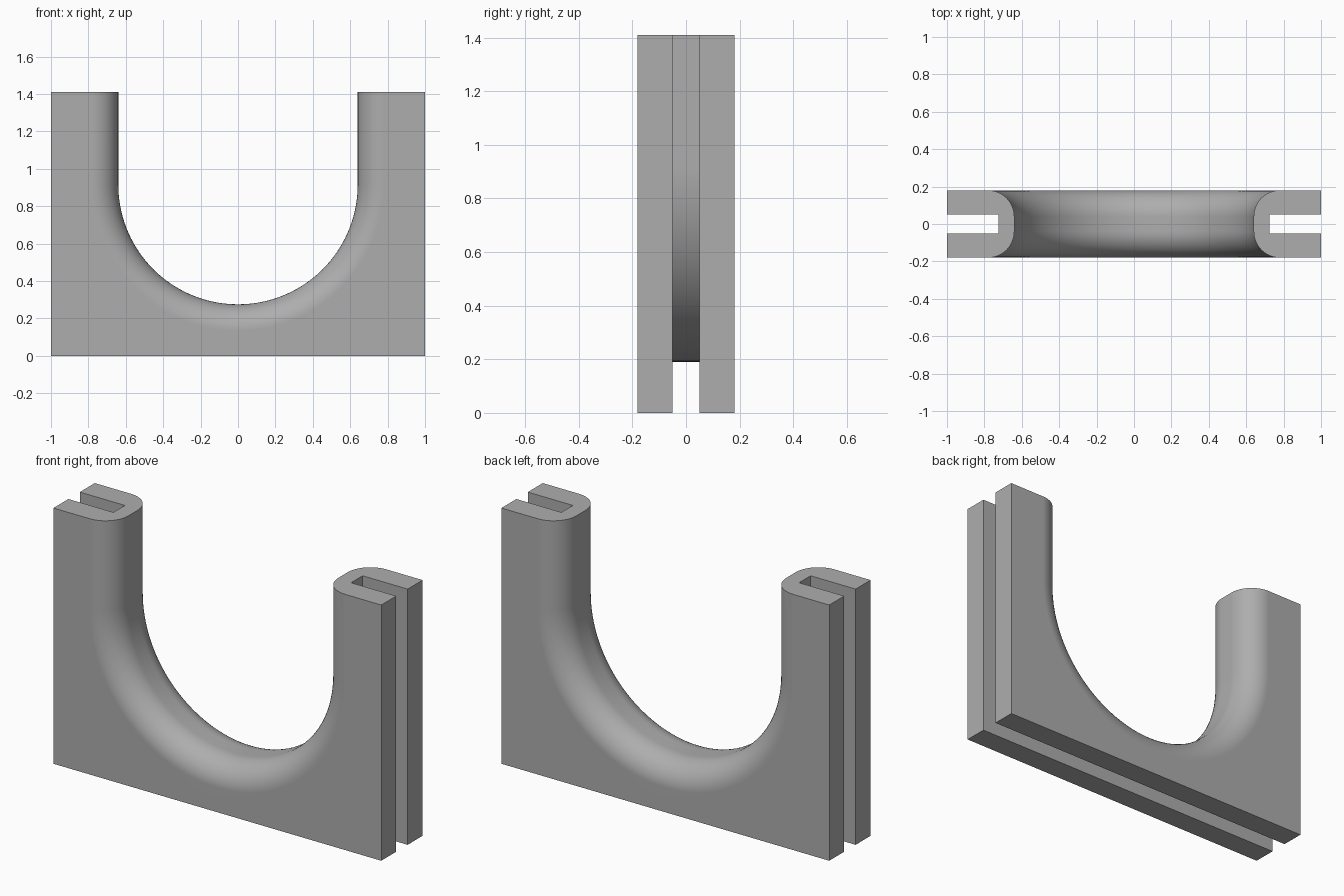
import bpy, bmesh
from math import pi, sin, cos, atan2

cube = bpy.data.objects.get("Cube")
if cube:
    bpy.data.objects.remove(cube, do_unlink=True)

TOP, CENTRE_Z, RADIUS = 1.41, 0.915, 0.64     # saddle opening
HALF_W, HALF_D = 1.0, 0.18                    # block outline
FILLET, SLOT_HALF, WALL = 0.14, 0.05, 0.085   # rim rounding and groove

# One colour for the whole part
grey = bpy.data.materials.new("light grey")
grey.use_nodes = True
colour = (0.42, 0.42, 0.42, 1)
grey.diffuse_color = colour
grey.node_tree.nodes["Principled BSDF"].inputs["Base Color"].default_value = colour

# Stations along the U: origin height and outward direction, with the block corners included
corner = atan2(CENTRE_Z, HALF_W)
angles = [corner * i / 16 for i in range(16)]
angles += [corner + (pi - 2 * corner) * i / 32 for i in range(32)]
angles += [pi - corner + corner * i / 16 for i in range(17)]
stations = [(TOP, 0)] + [(CENTRE_Z, a) for a in angles] + [(TOP, pi)]

# Rounded rim section as (distance from opening centre, depth)
quarter = [(RADIUS + FILLET * (1 - cos(t)), HALF_D - FILLET * (1 - sin(t)))
           for t in (pi / 2 * i / 12 for i in range(13))]
rim = [(d, -y) for d, y in reversed(quarter)] + quarter


def section(origin_z, angle):
    """Closed cross-section reaching from the rim out to the block outline."""
    dx, dz = cos(angle), -sin(angle)
    reach = min(HALF_W / max(abs(dx), 1e-6), CENTRE_Z / max(-dz, 1e-6))
    floor = RADIUS + WALL
    loop = ([(reach, -HALF_D)] + rim + [(reach, HALF_D), (reach, SLOT_HALF),
            (floor, SLOT_HALF), (floor, -SLOT_HALF), (reach, -SLOT_HALF)])
    return [(dx * d, y, origin_z + dz * d) for d, y in loop]


# Sweep the section along the U and cap both upright ends
bm = bmesh.new()
rings = [[bm.verts.new(p) for p in section(*s)] for s in stations]
for a, b in zip(rings, rings[1:]):
    for i in range(len(a)):
        j = (i + 1) % len(a)
        bm.faces.new((a[i], a[j], b[j], b[i]))
bm.faces.new(rings[0])
bm.faces.new(rings[-1])
bmesh.ops.recalc_face_normals(bm, faces=bm.faces)

mesh = bpy.data.meshes.new("grooved_saddle")
bm.to_mesh(mesh)
bm.free()
mesh.materials.append(grey)
saddle = bpy.data.objects.new("grooved_saddle", mesh)
bpy.context.collection.objects.link(saddle)

# Smooth rim and groove floor, crisp block edges
bpy.ops.object.select_all(action="DESELECT")
saddle.select_set(True)
bpy.context.view_layer.objects.active = saddle
bpy.ops.object.shade_smooth_by_angle(angle=pi / 6)
weighted = saddle.modifiers.new("flat side normals", "WEIGHTED_NORMAL")
weighted.keep_sharp = True
